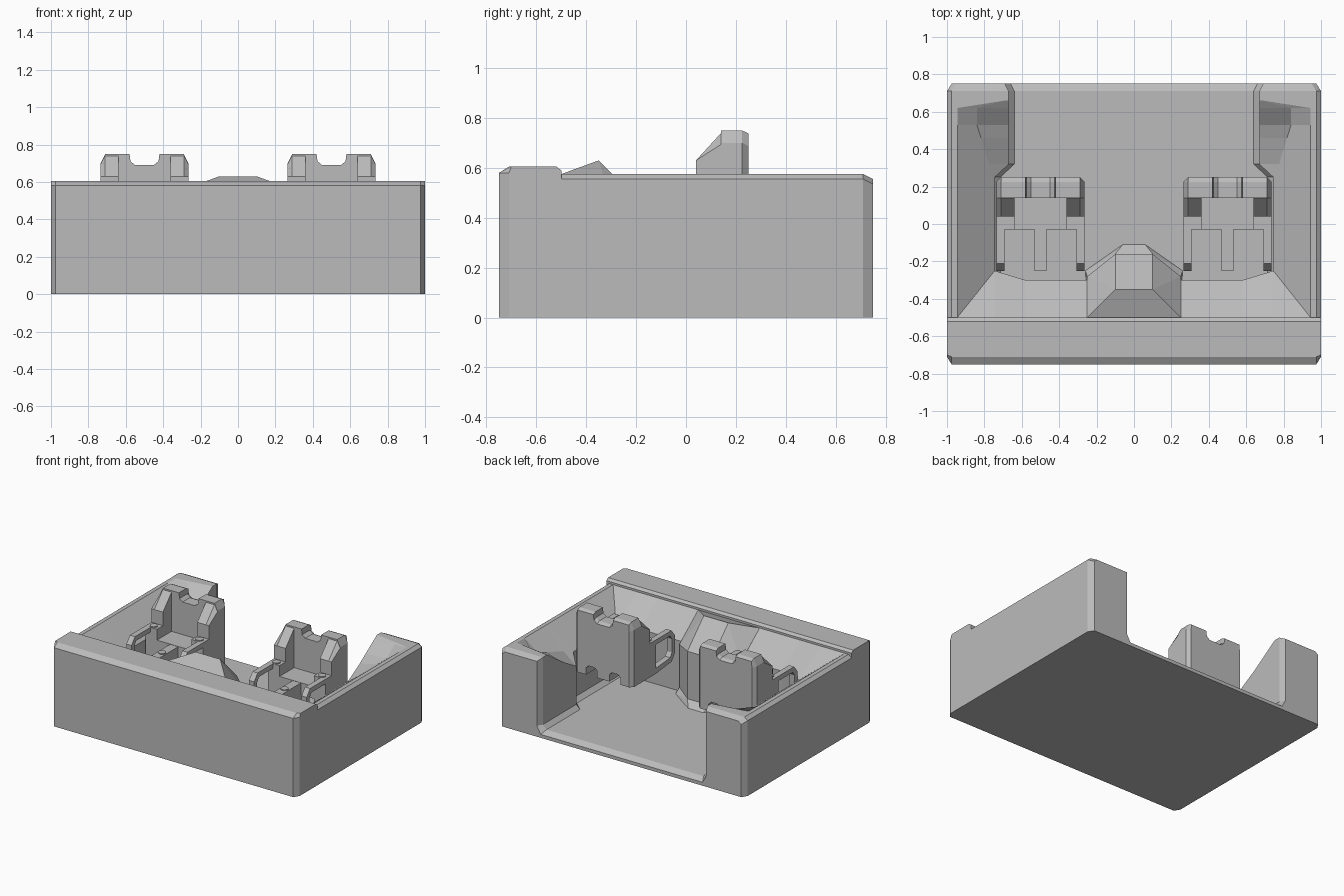
import bpy, bmesh, math

mat = bpy.data.materials.new("plain grey")
mat.diffuse_color = (0.5, 0.5, 0.5, 1)


def finish(name, bm):
    bmesh.ops.remove_doubles(bm, verts=bm.verts, dist=0.0005)
    bmesh.ops.recalc_face_normals(bm, faces=bm.faces)
    me = bpy.data.meshes.new(name)
    bm.to_mesh(me)
    bm.free()
    me.materials.append(mat)
    ob = bpy.data.objects.new(name, me)
    bpy.context.collection.objects.link(ob)
    return ob


def loft(name, rings):
    """Skin equal-length rings of points and cap both ends."""
    bm = bmesh.new()
    vs = [[bm.verts.new(p) for p in r] for r in rings]
    n = len(vs[0])
    for a, b in zip(vs, vs[1:]):
        for i in range(n):
            j = (i + 1) % n
            bm.faces.new((a[i], a[j], b[j], b[i]))
    bm.faces.new(vs[0])
    bm.faces.new(vs[-1][::-1])
    return finish(name, bm)


def hull(name, pts):
    bm = bmesh.new()
    for p in pts:
        bm.verts.new(p)
    bmesh.ops.convex_hull(bm, input=bm.verts)
    bmesh.ops.dissolve_limit(bm, angle_limit=0.02, verts=bm.verts, edges=bm.edges)
    return finish(name, bm)


def box(name, x0, x1, y0, y1, z0, z1):
    return hull(name, [(x, y, z) for x in (x0, x1) for y in (y0, y1) for z in (z0, z1)])


def disc(name, x, y, z, r=0.027):
    bm = bmesh.new()
    bmesh.ops.create_cone(bm, cap_ends=True, segments=16, radius1=r, radius2=r, depth=0.008)
    bmesh.ops.translate(bm, verts=bm.verts, vec=(x, y, z + 0.003))
    return finish(name, bm)


# Floor with a bevelled rear edge
loft("floor", [[(x, -0.7, 0), (x, 0.75, 0), (x, 0.75, 0.025), (x, 0.71, 0.05), (x, -0.7, 0.05)]
               for x in (-0.9, 0.9)])

# Front block with bevelled top and corners
rings = []
for x, yf, yt in ((-1, -0.71, -0.70), (-0.975, -0.75, -0.71), (0.975, -0.75, -0.71), (1, -0.71, -0.70)):
    rings.append([(x, yf, 0), (x, yf, 0.58), (x, yt, 0.605), (x, -0.52, 0.605),
                  (x, -0.5, 0.59), (x, -0.5, 0)])
loft("front_block", rings)

# Side walls: y, outer x, rim z, rim x, crease x/z, lower x/z
WALL = [(-0.5, 1, 0.575, 0.945, 0.84, 0.494, 0.745, 0.42),
        (-0.25, 1, 0.575, 0.945, 0.84, 0.494, 0.745, 0.42),
        (0.25, 1, 0.575, 0.945, 0.755, 0.428, 0.745, 0.42),
        (0.32, 1, 0.575, 0.945, 0.776, 0.444, 0.67, 0.36),
        (0.46, 1, 0.575, 0.945, 0.818, 0.477, 0.67, 0.44),
        (0.53, 1, 0.575, 0.945, 0.84, 0.494, 0.67, 0.487),
        (0.62, 1, 0.575, 0.945, 0.84, 0.565, 0.67, 0.548),
        (0.66, 1, 0.575, 0.69, 0.68, 0.575, 0.67, 0.575),
        (0.71, 1, 0.575, 0.69, 0.68, 0.575, 0.67, 0.575),
        (0.75, 0.975, 0.555, 0.71, 0.70, 0.555, 0.69, 0.555)]
for s, side in ((-1, "left"), (1, "right")):
    rings = []
    for y, xo, zr, xr, xc, zc, xl, zl in WALL:
        sec = [(xo, 0), (xo, zr - 0.02), (xo - 0.025, zr), (xr, zr), (xc, zc), (xl, zl),
               (xl, 0.08), (xl - 0.03, 0.05), (xl - 0.03, 0)]
        if y > 0.74:
            sec[-2] = (xl - 0.03, 0.025)
        rings.append([(s * x, y, z) for x, z in sec])
    loft(side + "_side_wall", rings)

# Dashboard slope, wrapping into the side walls
rings = []
for x, y, z in ((-0.945, -0.499, 0.574), (-0.745, -0.25, 0.42), (-0.58, -0.3, 0.42),
                (0.58, -0.3, 0.42), (0.745, -0.25, 0.42), (0.945, -0.499, 0.574)):
    rings.append([(x, -0.51, 0.02), (x, -0.5, 0.575), (x, y, z), (x, y, 0.02)])
loft("dashboard", rings)

# Centre console and its foot
top = []
foot = []
for s in (-1, 1):
    top += [(s * 0.25, -0.5, 0.575), (s * 0.1, -0.35, 0.63), (s * 0.1, -0.16, 0.44),
            (s * 0.25, -0.28, 0.405)]
    top += [(s * 0.25, -0.5, 0.04), (s * 0.1, -0.16, 0.04), (s * 0.25, -0.28, 0.04)]
    foot += [(s * 0.1, -0.16, 0.09), (s * 0.25, -0.28, 0.09), (s * 0.06, -0.11, 0.05),
             (s * 0.26, -0.25, 0.05), (s * 0.25, -0.4, 0.05)]
hull("console", top)
hull("console_foot", foot)

# Two seats
BACK = [(0.235, 0.28), (0.235, 0.70), (0.21, 0.75), (0.08, 0.75), (0.075, 0.71), (0.05, 0.69)]
NOTCH = [(0.05, 0.28), (0.05, 0.33), (0.07, 0.35), (0.12, 0.35), (0.14, 0.33), (0.14, 0.28)]
for cx, side in ((-0.5, "left"), (0.5, "right")):
    # backrest with a dip in the top and two notches at the bottom
    half = NOTCH + BACK
    prof = half + [(-x, z) for x, z in half[::-1]]
    rings = []
    for y, lim, dz in ((0.14, 1, 0), (0.225, 1, 0), (0.25, 0.212, 0.012)):
        rings.append([(cx + max(-lim, min(lim, x)), y, z - (dz if z > 0.6 else 0)) for x, z in prof])
    loft(side + "_seat_back", rings)
    # cushion and centre tab
    box(side + "_seat_cushion", cx - 0.15, cx + 0.15, -0.03, 0.15, 0.36, 0.45)
    box(side + "_seat_tab", cx - 0.033, cx + 0.033, -0.25, -0.02, 0.30, 0.448)
    disc(side + "_seat_tab_stud", cx, -0.17, 0.448)
    for s in (-1, 1):
        # sloped wing beside the backrest
        wing = [(0.14, 0.28), (0.235, 0.28), (0.235, 0.70), (0.21, 0.75), (0.14, 0.75)]
        loft(side + "_seat_wing", [[(cx + s * x, y, min(z, top_z)) for x, z in wing]
                                   for y, top_z in ((0.04, 0.63), (0.15, 0.75))])
        # armrest block and its stud
        box(side + "_seat_arm", cx + s * 0.14, cx + s * 0.235, -0.03, 0.05, 0.28, 0.53)
        disc(side + "_seat_arm_stud", cx + s * 0.187, 0, 0.53)
        # open loop in front of the armrest
        outer = [(-0.02, 0.28), (-0.21, 0.30), (-0.25, 0.35), (-0.25, 0.48), (-0.21, 0.53), (-0.02, 0.53)]
        inner = [(-0.02, 0.32), (-0.195, 0.335), (-0.215, 0.365), (-0.215, 0.465), (-0.195, 0.495), (-0.02, 0.495)]
        xa, xb = cx + s * 0.193, cx + s * 0.235
        loft(side + "_seat_loop", [[(xa, *o), (xb, *o), (xb, *i), (xa, *i)]
                                   for o, i in zip(outer, inner)])
